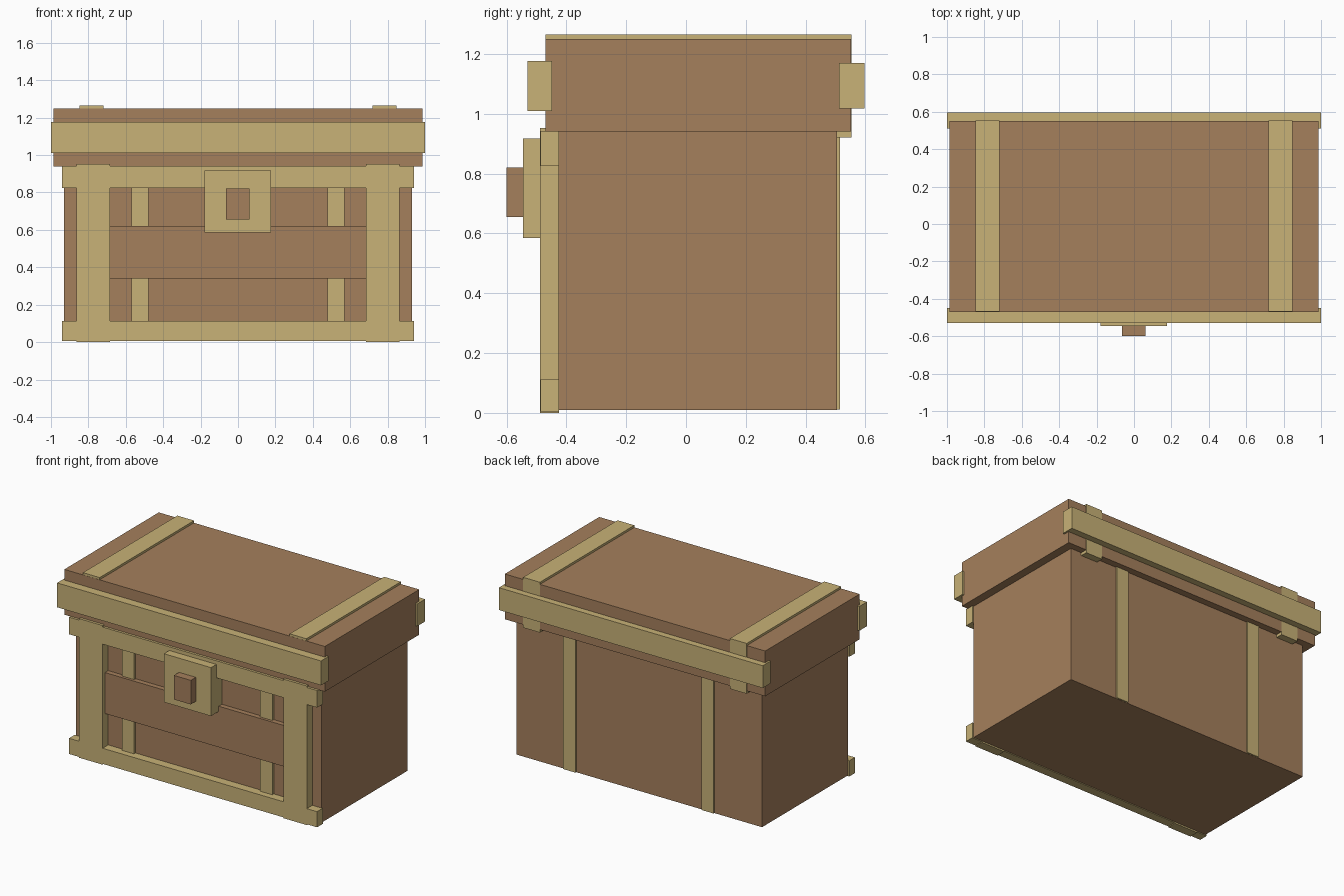
import bpy

cube = bpy.data.objects.get("Cube")
if cube:
    bpy.data.objects.remove(cube, do_unlink=True)


def make_material(name, rgb):
    mat = bpy.data.materials.new(name)
    mat.use_nodes = True
    colour = (*rgb, 1.0)
    mat.diffuse_color = colour
    mat.node_tree.nodes["Principled BSDF"].inputs["Base Color"].default_value = colour
    return mat


wood = make_material("brown wood", (0.376, 0.214, 0.107))
trim = make_material("tan trim", (0.578, 0.445, 0.184))


def box(name, x, y, z, mat):
    """Axis-aligned box from (low, high) ranges."""
    ranges = (x, y, z)
    bpy.ops.mesh.primitive_cube_add(size=1, location=[(a + b) / 2 for a, b in ranges])
    obj = bpy.context.object
    obj.name = name
    obj.scale = [b - a for a, b in ranges]
    bpy.ops.object.transform_apply(location=False, rotation=False, scale=True)
    obj.data.materials.append(mat)
    return obj


def box_pair(name, x, y, z, mat):
    """Box on the left (+x) and its mirror on the right (-x)."""
    box("left_" + name, x, y, z, mat)
    box("right_" + name, (-x[1], -x[0]), y, z, mat)


# Chest body and lid
box("body", (-0.93, 0.93), (-0.427, 0.505), (0.01, 0.94), wood)
box("lid", (-0.987, 0.987), (-0.47, 0.552), (0.94, 1.25), wood)

# Long bands around the lid
box("front_lid_band", (-1, 1), (-0.53, -0.448), (1.01, 1.177), trim)
box("back_lid_band", (-1, 1), (0.511, 0.597), (1.017, 1.17), trim)

# Straps passing over the lid and through the body
box_pair("lid_strap", (0.72, 0.847), (-0.469, 0.553), (0.92, 1.265), trim)
box_pair("body_strap", (0.478, 0.57), (-0.443, 0.515), (0.011, 0.939), trim)

# Front frame
box("top_rail", (-0.94, 0.94), (-0.487, -0.425), (0.825, 0.942), trim)
box("bottom_rail", (-0.94, 0.94), (-0.487, -0.425), (0.005, 0.112), trim)
box_pair("front_post", (0.685, 0.863), (-0.488, -0.425), (0, 0.953), trim)
box("middle_plank", (-0.69, 0.69), (-0.462, -0.425), (0.34, 0.621), wood)

# Lock
box("lock_plate", (-0.18, 0.177), (-0.545, -0.425), (0.585, 0.917), trim)
box("lock_knob", (-0.065, 0.062), (-0.6, -0.54), (0.655, 0.82), wood)
